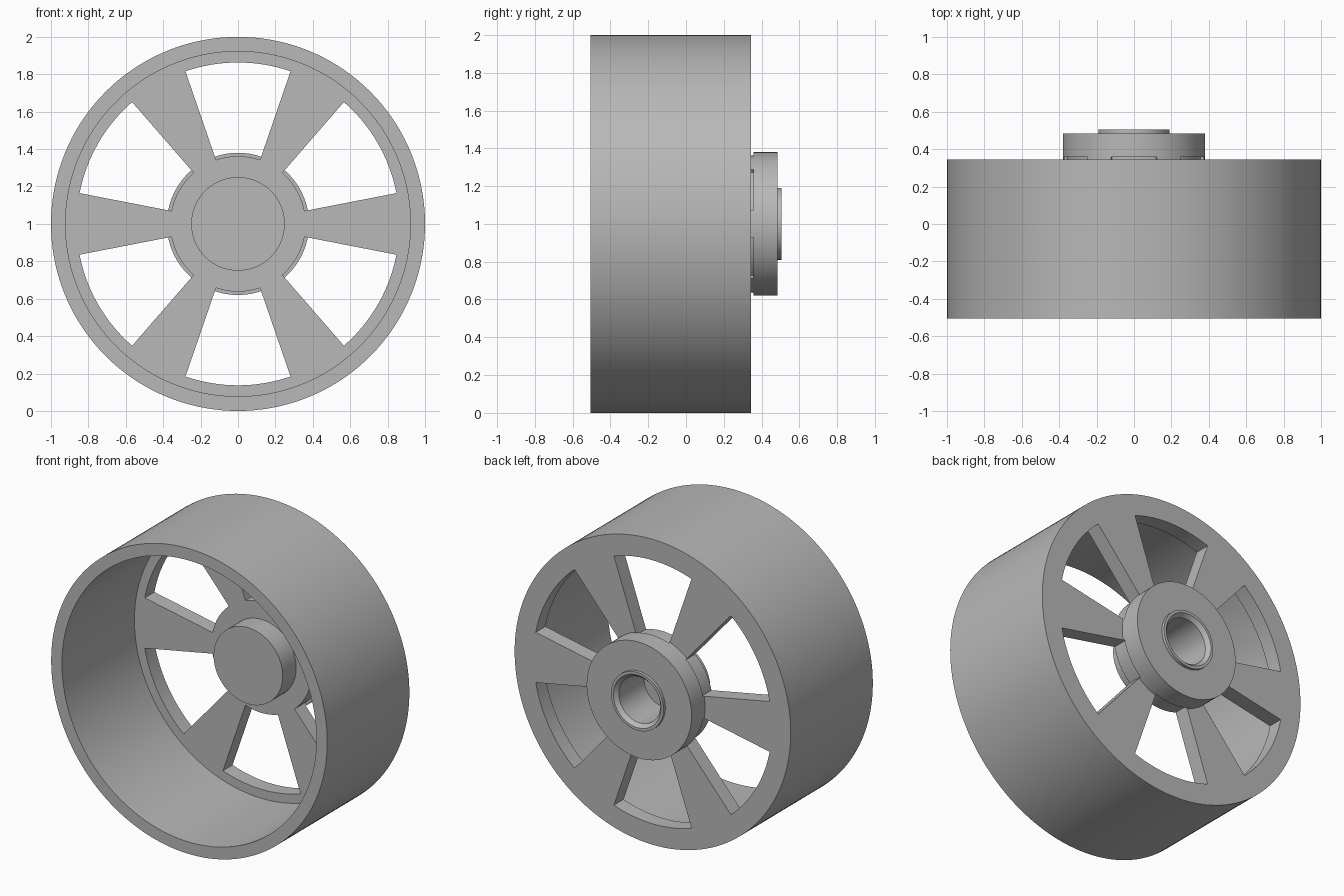
import bpy
import bmesh
from math import sin, cos, tau, radians

if "Cube" in bpy.data.objects:
    bpy.data.objects.remove(bpy.data.objects["Cube"], do_unlink=True)

grey = bpy.data.materials.new("matt grey")
grey.use_nodes = True
colour = (0.48, 0.48, 0.48, 1)
grey.diffuse_color = colour
grey.node_tree.nodes["Principled BSDF"].inputs["Base Color"].default_value = colour

SEGMENTS = 144


def ring_point(bm, r, y, a):
    return bm.verts.new((r * sin(a), y, 1 + r * cos(a)))


def make_object(name, bm):
    bmesh.ops.remove_doubles(bm, verts=bm.verts, dist=1e-5)
    bmesh.ops.recalc_face_normals(bm, faces=bm.faces)
    mesh = bpy.data.meshes.new(name)
    bm.to_mesh(mesh)
    bm.free()
    mesh.materials.append(grey)
    ob = bpy.data.objects.new(name, mesh)
    bpy.context.collection.objects.link(ob)
    return ob


def lathe(name, profile):
    """Revolve a (radius, y) profile, open only at the axle line."""
    bm = bmesh.new()
    rings = []
    for r, y in profile:
        if r == 0:
            rings.append([bm.verts.new((0, y, 1))] * SEGMENTS)
        else:
            rings.append([ring_point(bm, r, y, tau * i / SEGMENTS) for i in range(SEGMENTS)])
    for a, b in zip(rings, rings[1:]):
        for i in range(SEGMENTS):
            j = (i + 1) % SEGMENTS
            corners = dict.fromkeys((a[i], a[j], b[j], b[i]))
            bm.faces.new(list(corners))
    return make_object(name, bm)


def add_window(bm, centre):
    """Wedge-shaped prism bounded by two arcs about the axle."""
    half, steps = radians(19), 16
    angles = [centre - half + 2 * half * i / steps for i in range(steps + 1)]
    front, back = [[ring_point(bm, 0.863, y, a) for a in angles]
                   + [ring_point(bm, 0.362, y, a) for a in reversed(angles)]
                   for y in (0.15, 0.357)]
    bm.faces.new(front)
    bm.faces.new(back)
    n = len(front)
    for i in range(n):
        j = (i + 1) % n
        bm.faces.new((front[i], front[j], back[j], back[i]))


# Rim, disc, hub flange and blind bore, revolved as one casting
wheel = lathe("wheel", [
    (0, 0.105), (0.25, 0.105), (0.25, 0.245),      # front hub boss
    (0.922, 0.245), (0.922, -0.505),               # disc front, barrel inside
    (1, -0.505), (1, 0.345),                       # tread
    (0.38, 0.345), (0.38, 0.485),                  # disc back, flange
    (0.19, 0.485), (0.19, 0.505),                  # rear lip
    (0.172, 0.505), (0.15, 0.48),                  # countersink
    (0.15, 0.22), (0, 0.22),                       # bore and its floor
])

# Six openings between the spokes
bm = bmesh.new()
for k in range(6):
    add_window(bm, tau * k / 6)
cutter = make_object("window_cutter", bm)
cutter.hide_render = True

cut = wheel.modifiers.new("windows", "BOOLEAN")
cut.operation = "DIFFERENCE"
cut.solver = "EXACT"
cut.object = cutter

# Apply the cut, then smooth the round surfaces
bpy.ops.object.select_all(action="DESELECT")
wheel.select_set(True)
bpy.context.view_layer.objects.active = wheel
bpy.ops.object.modifier_apply(modifier=cut.name)
bpy.data.objects.remove(cutter, do_unlink=True)
bpy.ops.object.shade_smooth_by_angle(angle=radians(30))
